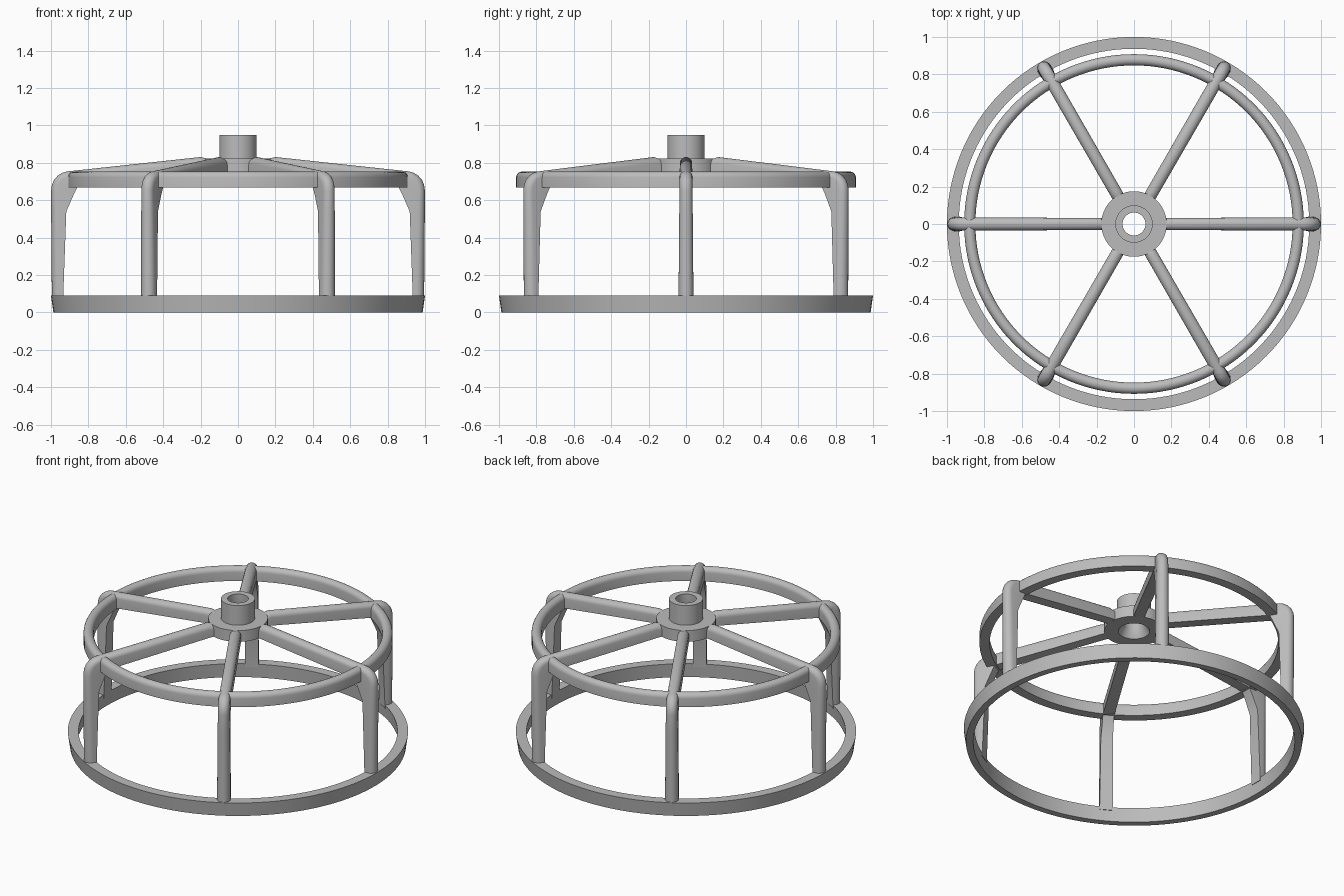
import bpy, bmesh, math
from mathutils import Vector

if "Cube" in bpy.data.objects:
    bpy.data.objects.remove(bpy.data.objects["Cube"])

grey = bpy.data.materials.new("plain grey")
grey.diffuse_color = (0.5, 0.5, 0.5, 1)
grey.use_nodes = True
grey.node_tree.nodes["Principled BSDF"].inputs["Base Color"].default_value = grey.diffuse_color


def finish(bm, name):
    bmesh.ops.recalc_face_normals(bm, faces=bm.faces)
    mesh = bpy.data.meshes.new(name)
    bm.to_mesh(mesh)
    bm.free()
    obj = bpy.data.objects.new(name, mesh)
    bpy.context.collection.objects.link(obj)
    mesh.materials.append(grey)
    bpy.ops.object.select_all(action='DESELECT')
    obj.select_set(True)
    bpy.context.view_layer.objects.active = obj
    bpy.ops.object.shade_smooth_by_angle(angle=math.radians(32))
    return obj


def lathe(name, profile, steps=96):
    """Revolve a closed (radius, z) profile around the z axis."""
    bm = bmesh.new()
    rings = []
    for i in range(steps):
        a = 2 * math.pi * i / steps
        rings.append([bm.verts.new((r * math.cos(a), r * math.sin(a), z)) for r, z in profile])
    n = len(profile)
    for i in range(steps):
        a, b = rings[i], rings[(i + 1) % steps]
        for j in range(n):
            k = (j + 1) % n
            bm.faces.new((a[j], b[j], b[k], a[k]))
    return finish(bm, name)


def arm(name, angle, stations, arc=10):
    """Sweep a section, flat inside and round outside, through the stations."""
    bm = bmesh.new()
    c, s = math.cos(angle), math.sin(angle)
    loops = []
    for outer, inner, w in stations:
        o, i = Vector(outer), Vector(inner)
        d = (o - i).normalized()
        base = o - d * w
        pts = [(i, -w)]
        for k in range(arc + 1):
            t = math.pi * k / arc
            pts.append((base + d * w * math.sin(t), -w * math.cos(t)))
        pts.append((i, w))
        loops.append([bm.verts.new((p.x * c - y * s, p.x * s + y * c, p.y)) for p, y in pts])
    n = len(loops[0])
    for a, b in zip(loops, loops[1:]):
        for j in range(n):
            k = (j + 1) % n
            bm.faces.new((a[j], a[k], b[k], b[j]))
    bm.faces.new(loops[0])
    bm.faces.new(loops[-1])
    return finish(bm, name)


# Base ring, tapering slightly towards the floor
lathe("base_ring", [(0.987, 0), (1.0, 0.09), (0.937, 0.09), (0.945, 0)], 128)

# Upper ring with a rounded top
crown = [(0.878 + 0.03 * math.cos(math.pi * k / 10),
          0.723 + 0.03 * math.sin(math.pi * k / 10)) for k in range(11)]
lathe("upper_ring", [(0.908, 0.668)] + crown + [(0.848, 0.668)], 128)

# Hub flange and boss with a countersunk bore
lathe("hub", [(0.092, 0.75), (0.175, 0.75), (0.175, 0.823), (0.1, 0.823),
              (0.1, 0.95), (0.061, 0.95), (0.061, 0.80)], 64)

# Leg, elbow and spoke: (outer point, inner point, half width)
stations = [((0.995, 0.07), (0.935, 0.07), 0.040),
            ((0.999, 0.54), (0.918, 0.54), 0.036)]
for k, inner in enumerate([(0.885, 0.615), (0.873, 0.642), (0.864, 0.66), (0.858, 0.67),
                           (0.852, 0.671), (0.84, 0.673)]):
    t = math.radians(84) * k / 5
    stations.append(((0.9 + 0.099 * math.cos(t), 0.655 + 0.1 * math.sin(t)), inner, 0.034))
stations += [((0.2, 0.831), (0.2, 0.748), 0.033),
             ((0.165, 0.822), (0.165, 0.751), 0.033)]
for n in range(6):
    arm(f"leg_and_spoke_{n + 1}", n * math.pi / 3, stations)
